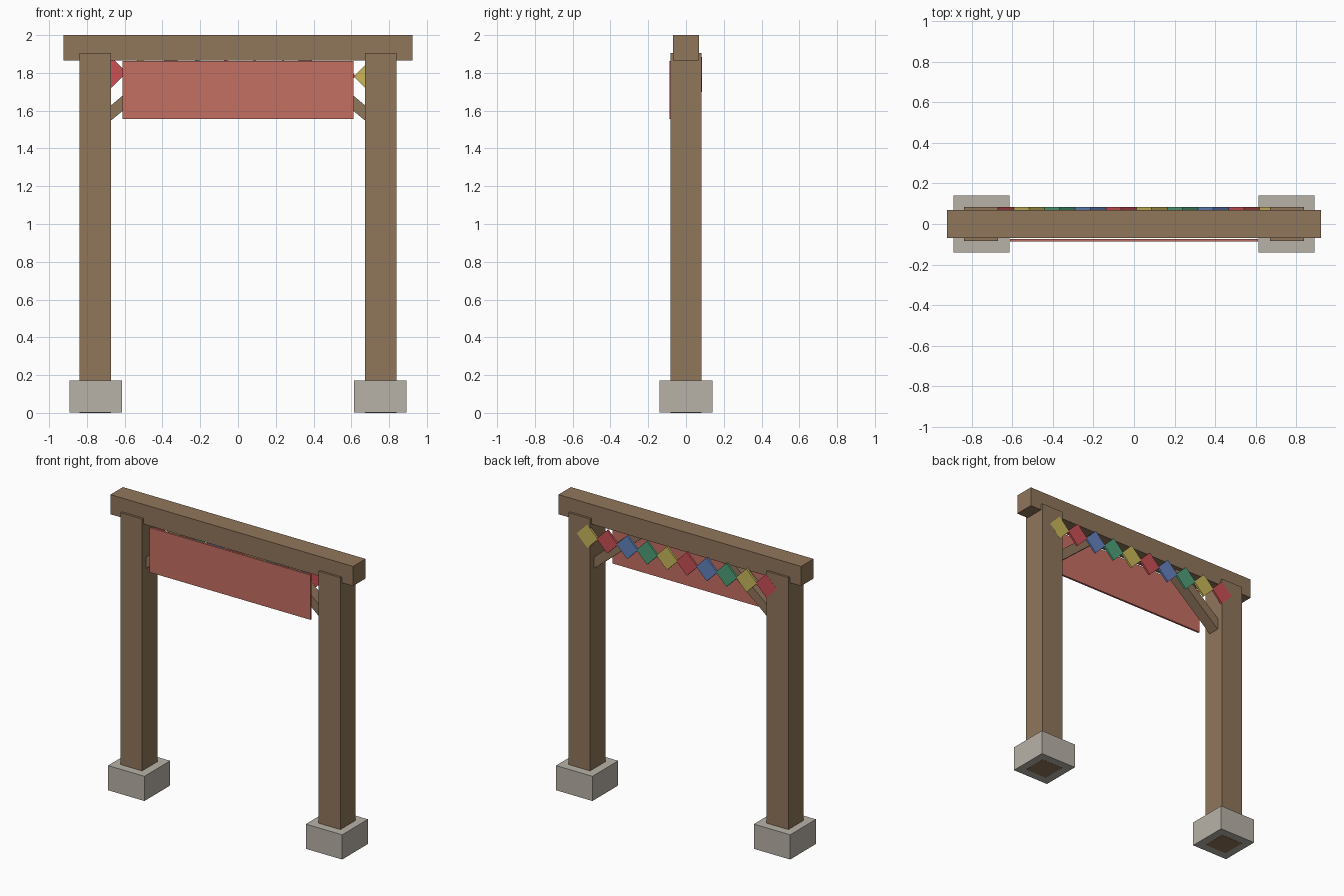
import bpy
from math import atan2, hypot, pi, sqrt

cube = bpy.data.objects.get("Cube")
if cube:
    bpy.data.objects.remove(cube, do_unlink=True)


def material(name, rgb):
    mat = bpy.data.materials.new(name)
    mat.use_nodes = True
    mat.diffuse_color = (*rgb, 1)
    bsdf = mat.node_tree.nodes["Principled BSDF"]
    bsdf.inputs["Base Color"].default_value = (*rgb, 1)
    bsdf.inputs["Roughness"].default_value = 0.9
    return mat


wood = material("brown wood", (0.28, 0.18, 0.105))
stone = material("grey stone", (0.48, 0.445, 0.39))
cloth = material("faded red cloth", (0.56, 0.16, 0.125))
flag_colours = [
    material("flag red", (0.58, 0.08, 0.09)),
    material("flag yellow", (0.58, 0.47, 0.10)),
    material("flag green", (0.08, 0.35, 0.19)),
    material("flag blue", (0.127, 0.223, 0.515)),
]


def box(name, centre, size, mat, tilt=0):
    """A box of the given size, turned about the y axis."""
    bpy.ops.mesh.primitive_cube_add(size=1, location=centre, rotation=(0, tilt, 0))
    ob = bpy.context.object
    ob.name = name
    ob.scale = size
    ob.data.materials.append(mat)
    return ob


# Posts, footings and diagonal braces on both sides
for side, label in ((1, "left"), (-1, "right")):
    box(label + "_footing", (side * 0.753, 0, 0.086), (0.277, 0.28, 0.17), stone)
    box(label + "_post", (side * 0.755, 0, 0.9525), (0.166, 0.166, 1.905), wood)

    x0, z0, x1, z1 = 0.69, 1.573, 0.33, 1.875
    box(label + "_brace",
        (side * (x0 + x1) / 2, 0, (z0 + z1) / 2),
        (hypot(x1 - x0, z1 - z0), 0.08, 0.062), wood,
        side * atan2(z1 - z0, x0 - x1))

# Top beam
box("top_beam", (0, 0, 1.9325), (1.848, 0.136, 0.135), wood)

# Banner hanging in front
box("banner", (0, -0.08, 1.71), (1.224, 0.014, 0.308), cloth)

# Row of diamond flags along the back
flags = 10
for i in range(flags):
    edge = 0.081 * sqrt(2)
    box(f"flag_{i + 1}",
        (-0.67 + 0.1515 * i, 0.0765, 1.803 - 0.0025 * i),
        (edge, 0.014, edge), flag_colours[i % len(flag_colours)], pi / 4)
